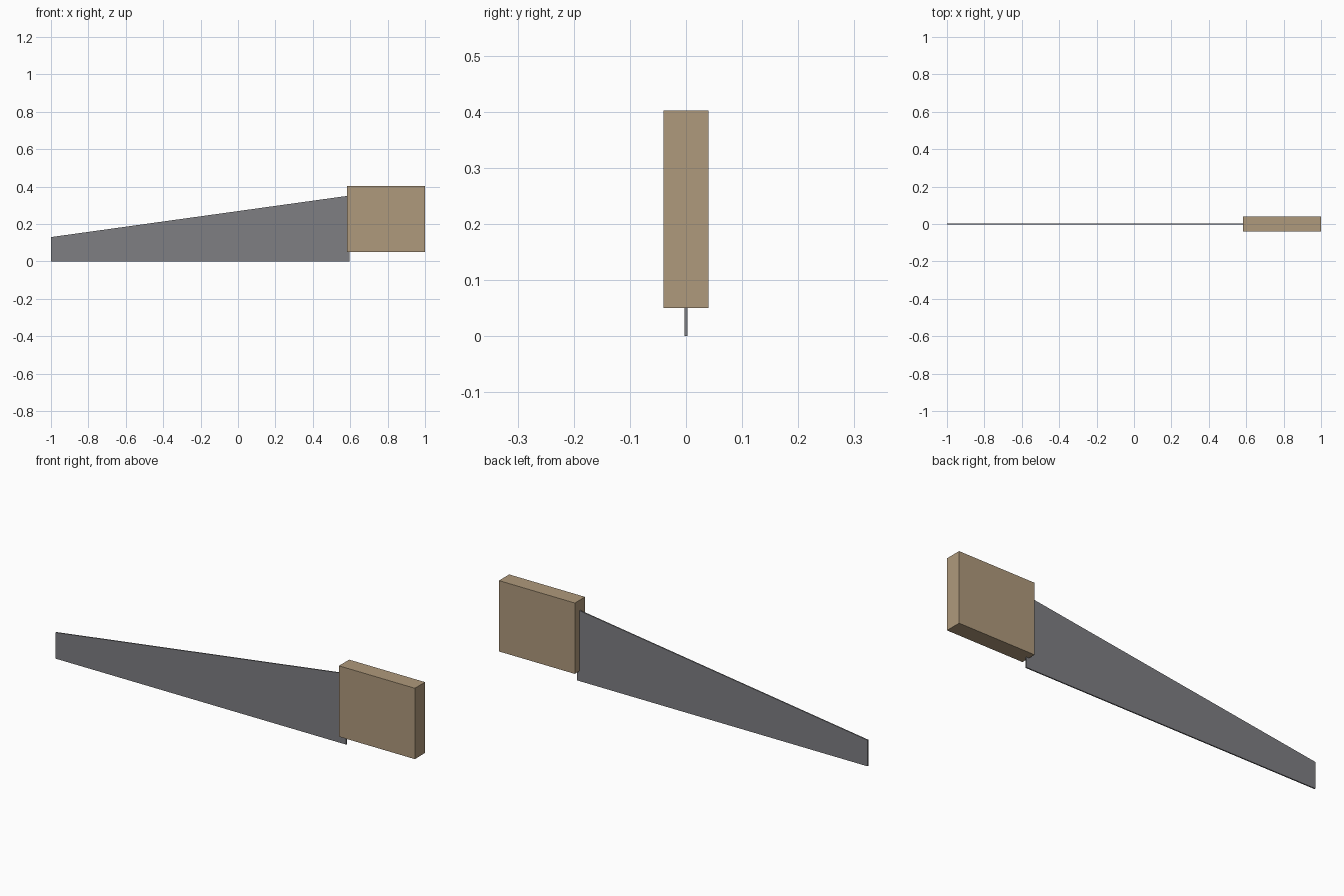
import bpy
import bmesh

cube = bpy.data.objects.get("Cube")
if cube:
    bpy.data.objects.remove(cube, do_unlink=True)


def make_material(name, rgb):
    mat = bpy.data.materials.new(name)
    mat.use_nodes = True
    colour = (*rgb, 1.0)
    mat.diffuse_color = colour
    mat.node_tree.nodes["Principled BSDF"].inputs["Base Color"].default_value = colour
    return mat


def make_slab(name, outline, thickness, mat):
    """Extrude an x-z outline along y, centred on y = 0."""
    bm = bmesh.new()
    face = bm.faces.new([bm.verts.new((x, -thickness / 2, z)) for x, z in outline])
    result = bmesh.ops.extrude_face_region(bm, geom=[face], use_keep_orig=True)
    moved = [v for v in result["geom"] if isinstance(v, bmesh.types.BMVert)]
    bmesh.ops.translate(bm, verts=moved, vec=(0, thickness, 0))
    bmesh.ops.recalc_face_normals(bm, faces=bm.faces)
    mesh = bpy.data.meshes.new(name)
    bm.to_mesh(mesh)
    bm.free()
    mesh.materials.append(mat)
    obj = bpy.data.objects.new(name, mesh)
    bpy.context.collection.objects.link(obj)
    return obj


steel = make_material("grey steel", (0.21, 0.21, 0.225))
wood = make_material("tan wood", (0.43, 0.32, 0.20))

# Thin tapering blade, its heel set into the handle
make_slab("saw_blade", [(-1, 0), (0.597, 0), (0.597, 0.352), (-1, 0.13)], 0.006, steel)

# Block handle
make_slab("saw_handle", [(0.583, 0.05), (1, 0.05), (1, 0.402), (0.583, 0.402)], 0.08, wood)
